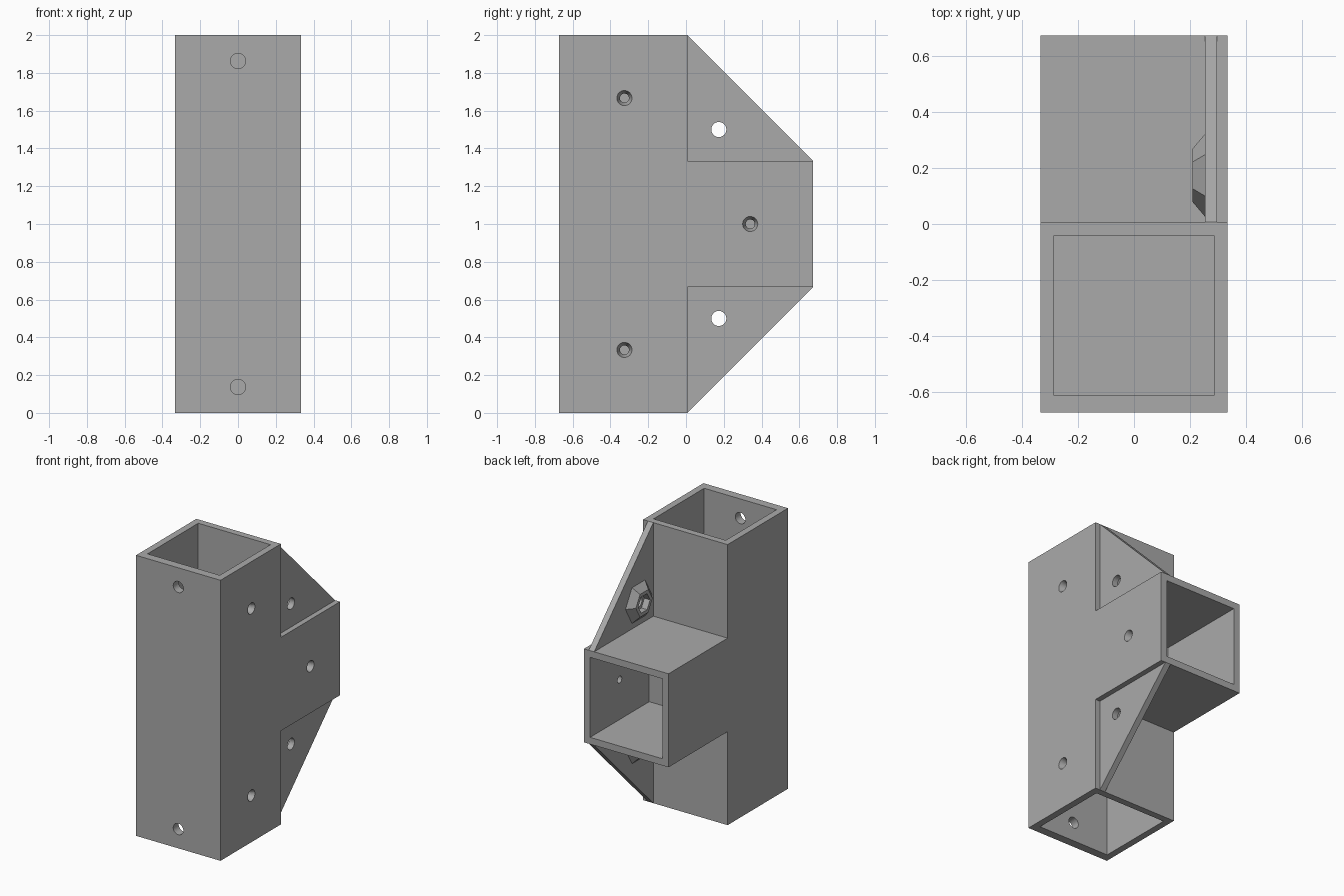
import bpy, bmesh, math
from mathutils import Matrix, Vector

if "Cube" in bpy.data.objects:
    bpy.data.objects.remove(bpy.data.objects["Cube"])

grey = bpy.data.materials.new("mid grey plastic")
grey.use_nodes = True
COLOUR = (0.4, 0.4, 0.4, 1)
grey.diffuse_color = COLOUR
grey.node_tree.nodes["Principled BSDF"].inputs["Base Color"].default_value = COLOUR

HALF = 1 / 3          # half the tube width
CAVITY = 0.285        # half the socket width
FRONT, JOINT, BACK = -0.673, 0.007, 0.673


def make(name, bm):
    bmesh.ops.recalc_face_normals(bm, faces=bm.faces)
    mesh = bpy.data.meshes.new(name)
    bm.to_mesh(mesh)
    bm.free()
    mesh.materials.append(grey)
    ob = bpy.data.objects.new(name, mesh)
    bpy.context.collection.objects.link(ob)
    return ob


def plate(name, outline, x0, x1):
    """Extrude a (y, z) outline along x."""
    bm = bmesh.new()
    face = bm.faces.new([bm.verts.new((x0, y, z)) for y, z in outline])
    side = bmesh.ops.extrude_face_region(bm, geom=[face])["geom"]
    moved = [v for v in side if isinstance(v, bmesh.types.BMVert)]
    bmesh.ops.translate(bm, verts=moved, vec=(x1 - x0, 0, 0))
    return make(name, bm)


def box(name, low, high):
    return plate(name, [(low[1], low[2]), (high[1], low[2]),
                        (high[1], high[2]), (low[1], high[2])], low[0], high[0])


def cone(name, start, end, r0, r1, sides=32):
    """Cone or prism running between two points."""
    start, end = Vector(start), Vector(end)
    axis = end - start
    turn = Vector((0, 0, 1)).rotation_difference(axis).to_matrix().to_4x4()
    bm = bmesh.new()
    bmesh.ops.create_cone(bm, cap_ends=True, segments=sides, radius1=r0, radius2=r1,
                          depth=axis.length,
                          matrix=Matrix.Translation((start + end) / 2) @ turn)
    return make(name, bm)


def cut(ob, cutters):
    for cutter in cutters:
        cutter.hide_render = True
        mod = ob.modifiers.new("cut", "BOOLEAN")
        mod.operation, mod.solver, mod.object = "DIFFERENCE", "EXACT", cutter
    bpy.context.view_layer.objects.active = ob
    for mod in list(ob.modifiers):
        bpy.ops.object.modifier_apply(modifier=mod.name)
    for cutter in cutters:
        bpy.data.objects.remove(cutter)


# T-shaped body: upright column with a branch to the back
lo, hi = 1 - HALF, 1 + HALF
body = plate("tee_body", [(FRONT, 0), (JOINT, 0), (JOINT, lo), (BACK, lo),
                          (BACK, hi), (JOINT, hi), (JOINT, 2), (FRONT, 2)], -HALF, HALF)

# Square sockets at the two column ends and in the branch
y0, y1 = -0.612, -0.041
cutters = [box("lower_socket", (-CAVITY, y0, -0.1), (CAVITY, y1, lo)),
           box("upper_socket", (-CAVITY, y0, hi), (CAVITY, y1, 2.1)),
           box("branch_socket", (-CAVITY, JOINT, 1 - CAVITY), (CAVITY, BACK + 0.1, 1 + CAVITY))]

# Tapered screw holes in the left wall, one per socket
for y, z in ((-0.326, HALF), (-0.326, 2 - HALF), (0.34, 1)):
    cutters.append(cone("side_hole", (HALF + 0.003, y, z), (CAVITY - 0.003, y, z), 0.041, 0.023))

# Plain screw holes in the front wall
for z in (0.137, 1.863):
    cutters.append(cone("front_hole", (0, FRONT - 0.1, z), (0, y0 + 0.05, z), 0.04, 0.04))
cut(body, cutters)

# Triangular gussets, each with a tapered hexagonal nut boss on the inside
INNER, OUTER, TIP = 0.253, 0.296, 0.208
for name, s in (("upper", 1), ("lower", -1)):
    gusset = plate(name + "_gusset", [(JOINT, 1 + s * HALF), (JOINT, 1 + s),
                                      (BACK, 1 + s * HALF)], INNER, OUTER)
    y, z = JOINT + HALF / 2, 1 + s / 2
    cut(gusset, [cone("bolt_hole", (0.1, y, z), (0.4, y, z), 0.04, 0.04)])
    boss = cone(name + "_nut_boss", (INNER, y, z), (TIP, y, z), 0.147, 0.094, 6)
    cut(boss, [cone("nut_pocket", (INNER + 0.02, y, z), (TIP - 0.05, y, z), 0.066, 0.066, 6)])
